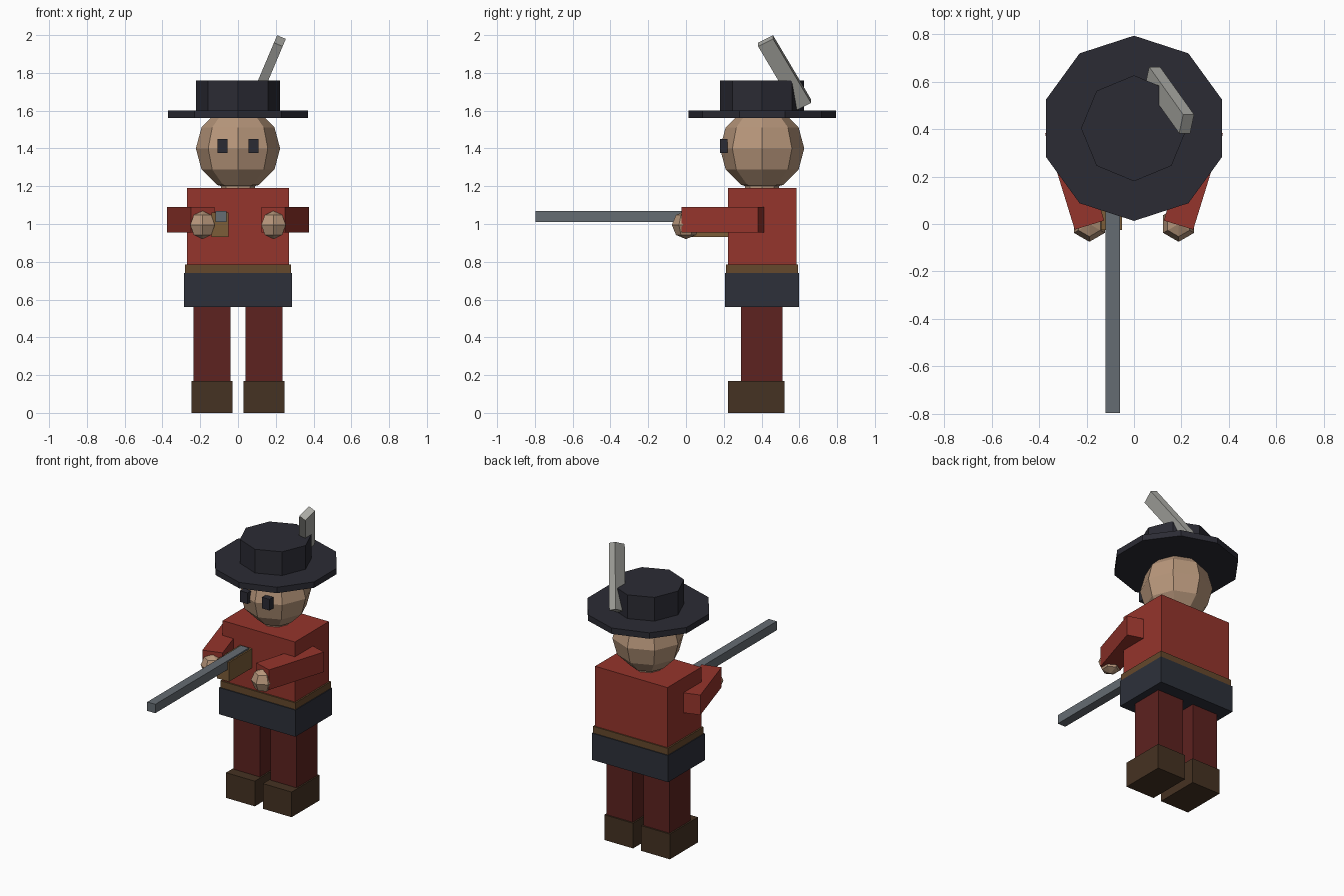
import bpy, bmesh
from mathutils import Matrix, Euler, Vector

if "Cube" in bpy.data.objects:
    bpy.data.objects.remove(bpy.data.objects["Cube"])


def material(name, rgb):
    m = bpy.data.materials.new(name)
    m.diffuse_color = (*rgb, 1)
    m.use_nodes = True
    m.node_tree.nodes["Principled BSDF"].inputs["Base Color"].default_value = m.diffuse_color
    return m


RED = material("red_cloth", (0.30, 0.035, 0.025))
MAROON = material("maroon_cloth", (0.11, 0.016, 0.014))
DARK = material("dark_felt", (0.024, 0.024, 0.034))
NAVY = material("navy_cloth", (0.026, 0.030, 0.042))
LEATHER = material("boot_leather", (0.06, 0.032, 0.016))
BELT = material("belt_leather", (0.13, 0.065, 0.025))
WOOD = material("wood", (0.20, 0.11, 0.04))
SKIN = material("skin", (0.48, 0.31, 0.20))
STEEL = material("steel", (0.13, 0.15, 0.17))
FEATHER = material("feather_grey", (0.40, 0.40, 0.37))

CY = 0.403  # depth of the body axis


def finish(name, bm, loc, mat, rot=(0, 0, 0)):
    me = bpy.data.meshes.new(name)
    bm.to_mesh(me)
    bm.free()
    me.materials.append(mat)
    ob = bpy.data.objects.new(name, me)
    ob.location, ob.rotation_euler = loc, rot
    bpy.context.collection.objects.link(ob)
    return ob


def box(name, loc, size, mat, rot=(0, 0, 0)):
    bm = bmesh.new()
    bmesh.ops.create_cube(bm, size=1, matrix=Matrix.Diagonal((*size, 1)))
    return finish(name, bm, loc, mat, rot)


def span(name, x, y, z, mat):
    """Box given by its (min, max) range on each axis."""
    return box(name, [(a + b) / 2 for a, b in (x, y, z)],
               [b - a for a, b in (x, y, z)], mat)


def prism(name, sides, r, z0, z1, mat):
    bm = bmesh.new()
    bmesh.ops.create_cone(bm, cap_ends=True, segments=sides,
                          radius1=r, radius2=r, depth=z1 - z0)
    return finish(name, bm, (0, CY, (z0 + z1) / 2), mat)


def ball(name, loc, r, seg, rings, mat):
    bm = bmesh.new()
    bmesh.ops.create_uvsphere(bm, u_segments=seg, v_segments=rings, radius=r)
    return finish(name, bm, loc, mat)


# Torso, belt and coat skirt
span("coat_skirt", (-0.285, 0.285), (0.206, 0.598), (0.56, 0.74), NAVY)
span("belt", (-0.28, 0.28), (0.212, 0.592), (0.74, 0.785), BELT)
span("torso", (-0.27, 0.27), (0.222, 0.584), (0.785, 1.19), RED)

# Neck, head and hat
prism("neck", 8, 0.09, 1.17, 1.25, SKIN)
ball("head", (0, CY, 1.40), 0.223, 8, 6, SKIN)
prism("hat_brim", 10, 0.39, 1.56, 1.60, DARK)
prism("hat_crown", 8, 0.223, 1.60, 1.76, DARK)
box("hat_feather", (0.15, 0.522, 1.80), (0.05, 0.09, 0.42), FEATHER, (0.5, 0.4, 0))

# Paired parts
for s, side in ((-1, "right"), (1, "left")):
    box(f"{side}_boot", (s * 0.1375, 0.372, 0.085), (0.215, 0.30, 0.17), LEATHER)
    box(f"{side}_leg", (s * 0.1375, 0.401, 0.365), (0.195, 0.222, 0.39), MAROON)
    box(f"{side}_arm", (s * 0.25, 0.198, 1.0225), (0.13, 0.424, 0.135), RED,
        (0, 0, -s * 0.3))
    ball(f"{side}_hand", (s * 0.188, 0.0, 0.995), 0.075, 6, 4, SKIN)
    box(f"{side}_eye", (s * 0.082, 0.2, 1.413), (0.055, 0.04, 0.075), DARK)

# Musket
span("musket_stock", (-0.14, -0.05), (-0.025, 0.24), (0.93, 1.06), WOOD)
span("musket_barrel", (-0.12, -0.06), (-0.797, 0.203), (1.01, 1.07), STEEL)
